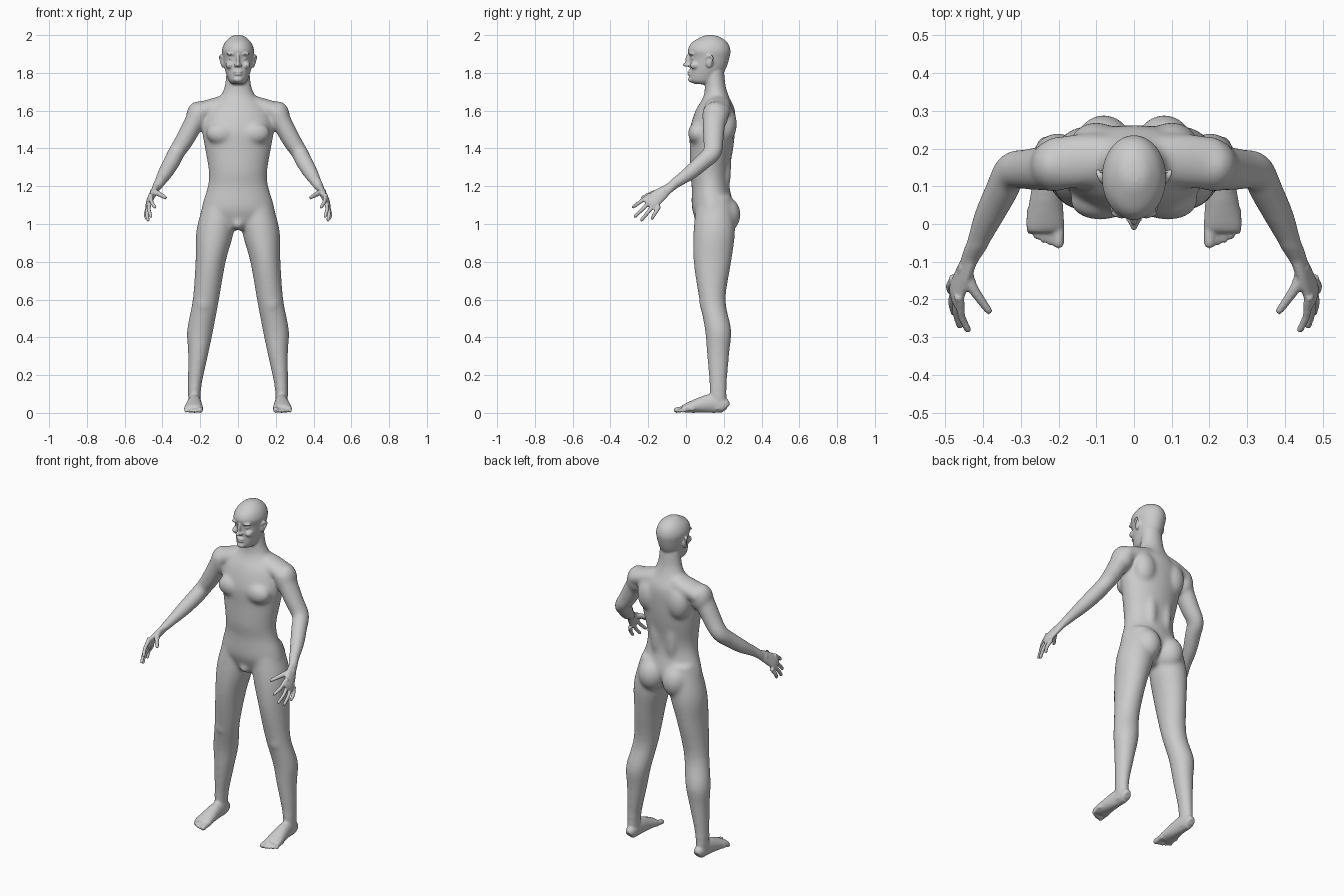
import bpy, bmesh, math
from mathutils import Vector, Matrix

default = bpy.data.objects.get("Cube")
if default:
    bpy.data.objects.remove(default, do_unlink=True)

SEGMENTS, STEPS = 32, 4
RIGHT, BACK, UP = Matrix.Identity(3)
BOTH, MIDDLE = (1, -1), (1,)
form = bmesh.new()


def refine(rings):
    """Catmull-Rom interpolation of ring data, for smooth lofts."""
    rows = [Vector(ring) for ring in rings]
    last = len(rows) - 1
    out = []
    for i in range(last):
        before, start, end = rows[max(i - 1, 0)], rows[i], rows[i + 1]
        after = rows[min(i + 2, last)]
        leave, arrive = (end - before) / 2, (after - start) / 2
        for k in range(STEPS):
            t = k / STEPS
            ease = t * t * (3 - 2 * t)
            out.append(start.lerp(end, ease) + leave * t * (1 - t) ** 2
                       - arrive * t * t * (1 - t))
    return out + [rows[-1]]


def loft(rings, sides=BOTH, ref=BACK, level=False):
    """Loft ellipses (x, y, z, half width, half depth) along a path."""
    rows = refine(rings)
    centres = [Vector(row[:3]) for row in rows]
    last = len(rows) - 1
    for side in sides:
        loops = []
        for i, (centre, row) in enumerate(zip(centres, rows)):
            ahead = centres[min(i + 1, last)] - centres[max(i - 1, 0)]
            tangent = UP if level else ahead.normalized()
            depth = (ref - tangent * ref.dot(tangent)).normalized()
            width = depth.cross(tangent)
            loop = []
            for k in range(SEGMENTS):
                angle = math.tau * k / SEGMENTS
                point = (centre + width * row[3] * math.cos(angle)
                         + depth * row[4] * math.sin(angle))
                loop.append(form.verts.new((point.x * side, point.y, point.z)))
            loops.append(loop)
        for lower, upper in zip(loops, loops[1:]):
            for k in range(SEGMENTS):
                form.faces.new((lower[k - 1], lower[k], upper[k], upper[k - 1]))
        form.faces.new(loops[0])
        form.faces.new(loops[-1])


def column(levels):
    """Central upright form from levels of (z, front, back, half width)."""
    rings = [(0, (front + back) / 2, z, width, (back - front) / 2)
             for z, front, back, width in levels]
    loft(rings, MIDDLE, level=True)


def blob(centre, radii, sides=BOTH):
    """Ellipsoid muscle or feature."""
    for side in sides:
        place = Matrix.Translation((centre[0] * side, centre[1], centre[2]))
        bmesh.ops.create_uvsphere(form, u_segments=24, v_segments=16, radius=1,
                                  matrix=place @ Matrix.Diagonal((*radii, 1)))


def digit(points, start, end):
    """Tapered finger or toe with a round tip."""
    count = len(points) - 1
    widths = [start + (end - start) * i / count for i in range(count + 1)]
    loft([(*point, width, width) for point, width in zip(points, widths)], ref=UP)
    blob(points[-1], (end, end, end))


# Torso and neck
column([(.97, .07, .19, .05), (1.05, .04, .24, .18), (1.1, .03, .25, .19),
        (1.2, .03, .23, .16), (1.28, .02, .23, .155), (1.4, .02, .25, .175),
        (1.5, .02, .26, .19), (1.6, .05, .26, .17), (1.67, .09, .23, .1),
        (1.73, .1, .21, .07), (1.82, .1, .2, .06)])
blob((.09, .06, 1.48), (.08, .05, .06))       # chest
blob((.1, .21, 1.53), (.07, .06, .1))         # shoulder blades
blob((.05, .2, 1.3), (.04, .04, .16))         # lower back
blob((.08, .2, 1.05), (.08, .09, .1))         # buttocks
blob((0, .07, 1), (.03, .03, .03), MIDDLE)    # groin
blob((.215, .155, 1.57), (.06, .07, .08))     # shoulder caps
loft([(0, .17, 1.65, .05, .05), (.1, .17, 1.625, .05, .07),
      (.22, .16, 1.59, .05, .07)])

# Arms
loft([(.2, .15, 1.6, .055, .065), (.28, .145, 1.45, .05, .055),
      (.325, .14, 1.38, .045, .05), (.35, .09, 1.33, .045, .045),
      (.385, .02, 1.27, .04, .04), (.415, -.05, 1.22, .03, .03),
      (.44, -.1, 1.18, .02, .025)])

# Palms, fanned fingers and thumbs
first_knuckle, last_knuckle = Vector((.46, -.21, 1.14)), Vector((.48, -.15, 1.08))
first_tip, last_tip = Vector((.44, -.28, 1.09)), Vector((.485, -.18, 1.03))
fan = Vector((.03, -.1, -.13))
loft([(.43, -.08, 1.195, .02, .025), (.45, -.13, 1.16, .018, .036),
      (.47, -.18, 1.12, .016, .043), (.475, -.2, 1.1, .01, .04)],
     ref=first_knuckle - last_knuckle)
for i in range(4):
    t = i / 3
    knuckle = first_knuckle.lerp(last_knuckle, t) + fan * t * (1 - t) / 4
    tip = first_tip.lerp(last_tip, t) + fan * t * (1 - t)
    root = knuckle.lerp(tip, -.3)
    bend = knuckle.lerp(tip, .5) + RIGHT / 150
    digit([root, knuckle, bend, tip], .0125, .0095)
digit([(.45, -.11, 1.17), (.43, -.165, 1.165), (.385, -.23, 1.14)], .02, .01)

# Legs
loft([(.09, .15, 1.15, .08, .09), (.12, .15, .97, .1, .11), (.145, .14, .8, .08, .1),
      (.17, .14, .6, .07, .07), (.2, .17, .44, .07, .07), (.21, .17, .32, .055, .06),
      (.23, .17, .13, .035, .045), (.23, .17, .02, .03, .045)], level=True)
blob((.18, .1, .58), (.04, .03, .05))         # kneecaps

# Feet and toes
loft([(.23, .22, .03, .02, .02), (.23, .2, .04, .03, .04), (.23, .13, .05, .035, .05),
      (.235, .01, .027, .05, .027), (.235, -.02, .02, .045, .015)], ref=UP)
for i in range(5):
    x = .222 + .018 * (i - 1) if i else .2
    tip = -.05 + .002 * i * i
    width = .009 if i else .015
    digit([(x, tip + .06, .02), (x, tip + .03, .02), (x, tip, width)], width, width)

# Head
column([(1.74, .05, .14, .03), (1.76, .02, .17, .05), (1.82, .02, .21, .07),
        (1.88, .02, .23, .08), (1.92, .01, .235, .085), (1.96, .03, .22, .07),
        (1.99, .08, .18, .04), (2, .11, .14, .015)])
blob((0, .01, 1.87), (.01, .014, .03), MIDDLE)       # nose bridge
blob((0, .002, 1.843), (.012, .02, .011), MIDDLE)    # nose tip
blob((.012, .013, 1.84), (.009, .012, .009))         # nostrils
for z in (1.806, 1.793):
    blob((0, .02, z), (.023, .014, .006), MIDDLE)    # lips
blob((0, .03, 1.765), (.025, .02, .016), MIDDLE)     # chin
blob((.034, .03, 1.9), (.028, .016, .008))           # brows
blob((.033, .04, 1.878), (.016, .014, .009))         # eyes
blob((.045, .05, 1.84), (.02, .03, .02))             # cheeks
blob((.08, .125, 1.857), (.009, .02, .03))           # ears
rim = [(.08, .11, 1.875), (.09, .12, 1.89), (.096, .14, 1.88), (.08, .12, 1.83)]
loft([(*point, .0065, .0065) for point in rim], ref=RIGHT)

# Fuse the parts into one skin
bmesh.ops.recalc_face_normals(form, faces=form.faces[:])
mesh = bpy.data.meshes.new("body_parts")
form.to_mesh(mesh)
form.free()
body = bpy.data.objects.new("body", mesh)
bpy.context.scene.collection.objects.link(body)
fuse = body.modifiers.new("fuse", 'REMESH')
fuse.mode = 'VOXEL'
fuse.voxel_size = .005
graph = bpy.context.evaluated_depsgraph_get()
skin = bpy.data.meshes.new_from_object(body.evaluated_get(graph))
body.modifiers.clear()
body.data = skin
bpy.data.meshes.remove(mesh)
skin.name = "body"


def soften(surface, rule, passes):
    """Relax the part of the surface that the rule selects."""
    chosen = [vert for vert in surface.verts if rule(vert.co)]
    for _ in range(passes):
        bmesh.ops.smooth_vert(surface, verts=chosen, factor=.5, use_axis_x=True,
                              use_axis_y=True, use_axis_z=True)


# Blend the muscles broadly; the face, fingers and toes lightly
surface = bmesh.new()
surface.from_mesh(skin)
soften(surface, lambda p: .14 < p.z < 1.7 and p.y > -.06, 28)
soften(surface, lambda p: .1 < p.z < 1.74 and p.y > -.1, 10)
soften(surface, lambda p: True, 3)
for face in surface.faces:
    face.smooth = True
surface.to_mesh(skin)
surface.free()

# Plain grey skin
grey = bpy.data.materials.new("light_grey")
grey.use_nodes = True
colour = (.6, .6, .6, 1)
grey.diffuse_color = colour
grey.node_tree.nodes["Principled BSDF"].inputs["Base Color"].default_value = colour
skin.materials.clear()
skin.materials.append(grey)
